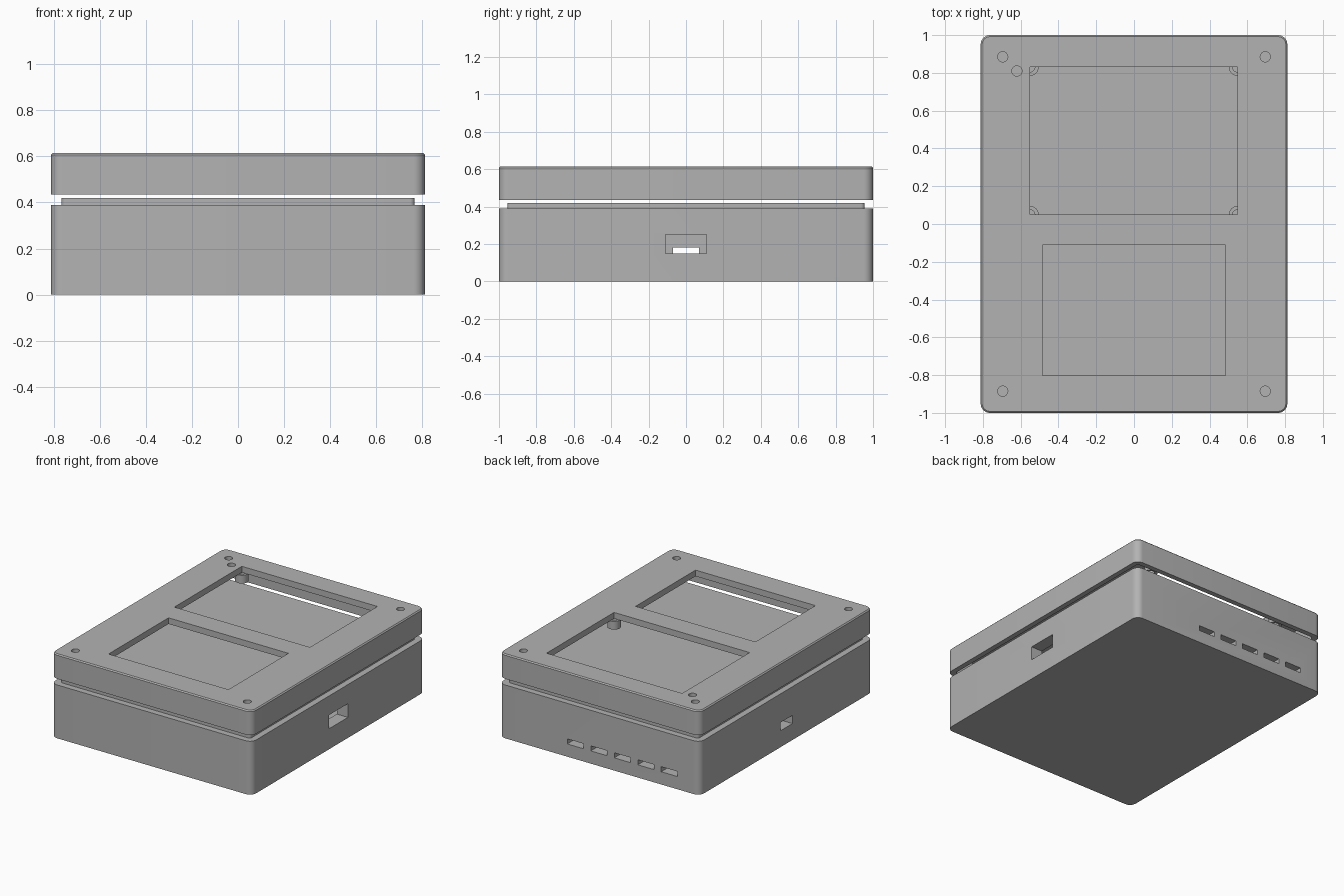
import bpy, bmesh, math
from mathutils import Vector

old = bpy.data.objects.get("Cube")
if old:
    bpy.data.objects.remove(old, do_unlink=True)

HX, HY = 0.812, 1.0          # outer half sizes
LIP, WALL = 0.045, 0.09      # lip step and base wall
BASE_TOP, LIP_TOP = 0.39, 0.42
LID_LOW, LID_TOP, PLATE = 0.435, 0.615, 0.57

grey = bpy.data.materials.new("plain grey plastic")
grey.use_nodes = True
colour = (0.45, 0.45, 0.45, 1)
grey.diffuse_color = colour
grey.node_tree.nodes["Principled BSDF"].inputs["Base Color"].default_value = colour


def finish(name, bm):
    bmesh.ops.recalc_face_normals(bm, faces=bm.faces)
    mesh = bpy.data.meshes.new(name)
    bm.to_mesh(mesh)
    bm.free()
    mesh.materials.append(grey)
    obj = bpy.data.objects.new(name, mesh)
    bpy.context.collection.objects.link(obj)
    return obj


def slab(name, hx, hy, z0, z1, radius, top_bevel=0):
    """Rounded rectangle extruded upwards, with an optional softened top rim."""
    bm = bmesh.new()

    def ring(inset, z):
        r = radius - inset
        verts = []
        for i, (sx, sy) in enumerate([(1, 1), (-1, 1), (-1, -1), (1, -1)]):
            for k in range(9):
                a = math.radians(90 * i + 90 * k / 8)
                verts.append(bm.verts.new((sx * (hx - radius) + r * math.cos(a),
                                           sy * (hy - radius) + r * math.sin(a), z)))
        return verts

    rings = [ring(0, z0), ring(0, z1 - top_bevel)]
    if top_bevel:
        rings.append(ring(top_bevel, z1))
    for low, high in zip(rings, rings[1:]):
        for i in range(len(low)):
            j = (i + 1) % len(low)
            bm.faces.new((low[i], low[j], high[j], high[i]))
    bm.faces.new(rings[0])
    bm.faces.new(rings[-1])
    return finish(name, bm)


def box(name, low, high):
    bm = bmesh.new()
    bmesh.ops.create_cube(bm, size=1)
    lo, hi = Vector(low), Vector(high)
    for v in bm.verts:
        v.co = Vector(a + (b - a) * (c + 0.5) for a, b, c in zip(lo, hi, v.co))
    return finish(name, bm)


def cylinder(name, x, y, z0, z1, r):
    bm = bmesh.new()
    bmesh.ops.create_cone(bm, cap_ends=True, segments=24, radius1=r, radius2=r, depth=z1 - z0)
    bmesh.ops.translate(bm, verts=bm.verts, vec=(x, y, (z0 + z1) / 2))
    return finish(name, bm)


def combine(obj, other, operation="DIFFERENCE"):
    """Apply a boolean and discard the helper."""
    other.hide_render = True
    mod = obj.modifiers.new("cut", "BOOLEAN")
    mod.operation, mod.solver, mod.object = operation, "EXACT", other
    bpy.context.view_layer.objects.active = obj
    bpy.ops.object.modifier_apply(modifier=mod.name)
    bpy.data.objects.remove(other, do_unlink=True)


def smooth(obj):
    bpy.ops.object.select_all(action="DESELECT")
    obj.select_set(True)
    bpy.context.view_layer.objects.active = obj
    bpy.ops.object.shade_smooth_by_angle(angle=math.radians(30))


# Base: body with a stepped lip, hollow inside
base = slab("base_case", HX, HY, 0, BASE_TOP, 0.05)
combine(base, slab("lip", HX - LIP, HY - LIP, 0.2, LIP_TOP, 0.02), "UNION")
combine(base, box("hollow", (WALL - HX, WALL - HY, 0.05), (HX - WALL, HY - WALL, 0.37)))

# Side ports
combine(base, box("large_port", (0.6, -0.11, 0.15), (0.9, 0.11, 0.25)))
combine(base, box("small_port", (-0.9, -0.07, 0.12), (-0.6, 0.07, 0.18)))

# Row of slots in the back wall
for k in range(5):
    x = 0.195 - 0.19 * k
    combine(base, box("slot", (x - 0.065, 0.8, 0.093), (x + 0.065, 1.1, 0.13)))
smooth(base)

# Lid: thin shell with softened top rim
lid = slab("lid", HX, HY, LID_LOW, LID_TOP, 0.05, 0.008)
combine(lid, slab("lid_hollow", HX - 0.037, HY - 0.037, 0.4, PLATE, 0.025))

# Two rectangular windows
combine(lid, box("upper_window", (-0.55, 0.05, 0.5), (0.547, 0.83, 0.7)))
combine(lid, box("lower_window", (-0.485, -0.803, 0.5), (0.485, -0.11, 0.7)))

# Screw holes at the corners and one extra hole
holes = [(sx * 0.695, sy * 0.885) for sx in (-1, 1) for sy in (-1, 1)]
for x, y in holes + [(-0.62, 0.81)]:
    combine(lid, cylinder("hole", x, y, 0.5, 0.7, 0.027))
smooth(lid)

# Hollow mounting posts under the corners of the upper window
for side, x in (("right", -0.55), ("left", 0.547)):
    for end, y in (("front", 0.05), ("back", 0.83)):
        post = cylinder(f"{end}_{side}_post", x, y, 0.51, PLATE, 0.045)
        combine(post, cylinder("bore", x, y, 0.4, 0.7, 0.025))
        smooth(post)
